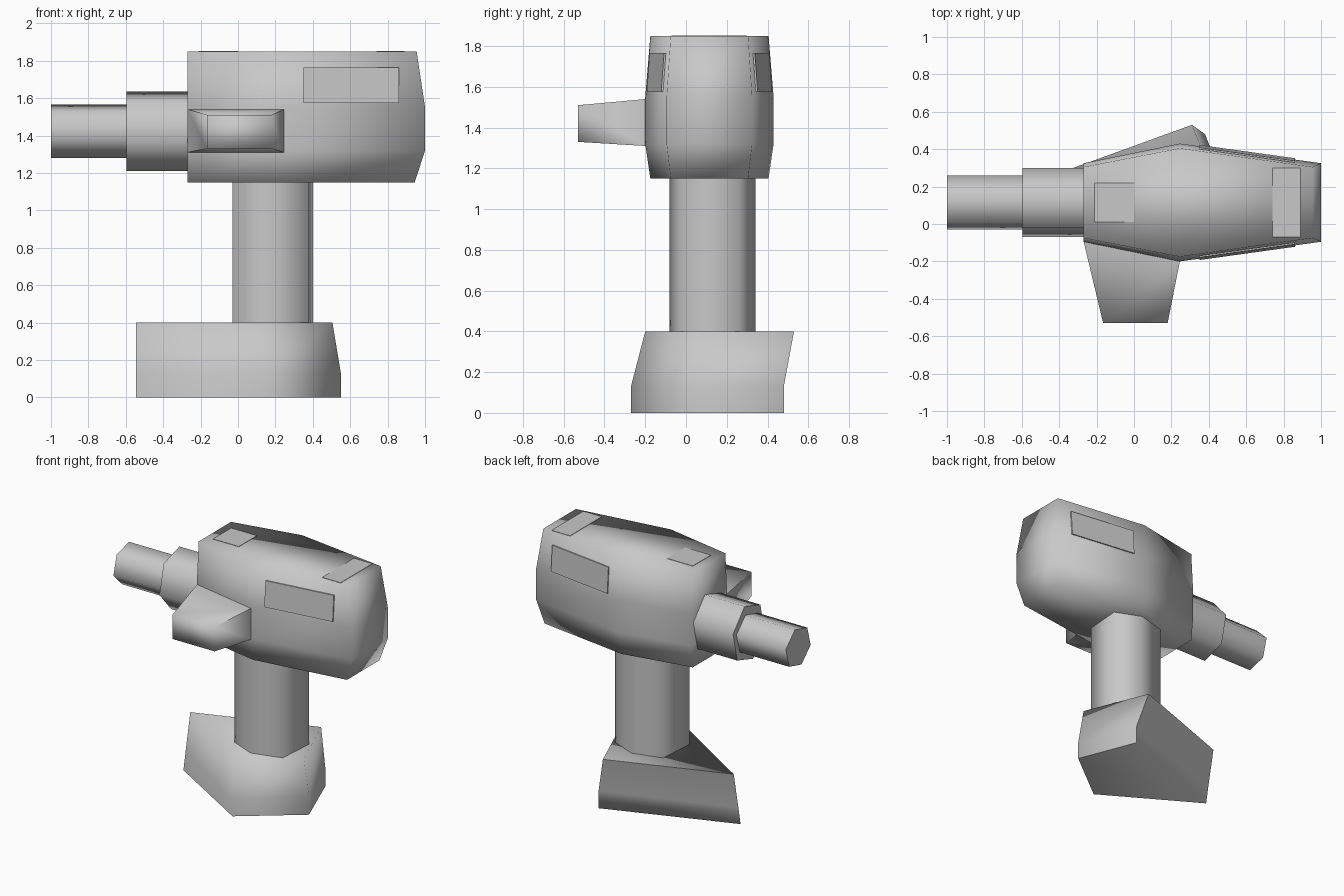
import bpy, bmesh, math

if "Cube" in bpy.data.objects:
    bpy.data.objects.remove(bpy.data.objects["Cube"])

grey = bpy.data.materials.new("tool_grey")
grey.diffuse_color = (0.58, 0.58, 0.58, 1)
grey.use_nodes = True
grey.node_tree.nodes["Principled BSDF"].inputs["Base Color"].default_value = grey.diffuse_color


def loft(name, rings, smooth=True):
    """Skin equal-length rings of points and cap both ends."""
    bm = bmesh.new()
    loops = [[bm.verts.new(p) for p in ring] for ring in rings]
    n = len(rings[0])
    for a, b in zip(loops, loops[1:]):
        for i in range(n):
            j = (i + 1) % n
            bm.faces.new((a[i], a[j], b[j], b[i]))
    bm.faces.new(loops[0])
    bm.faces.new(loops[-1])
    bmesh.ops.recalc_face_normals(bm, faces=bm.faces)
    me = bpy.data.meshes.new(name)
    bm.to_mesh(me)
    bm.free()
    me.materials.append(grey)
    ob = bpy.data.objects.new(name, me)
    bpy.context.collection.objects.link(ob)
    if smooth:
        bpy.ops.object.select_all(action='DESELECT')
        bpy.context.view_layer.objects.active = ob
        ob.select_set(True)
        bpy.ops.object.shade_smooth_by_angle(angle=math.radians(88))
    return ob


CY = 0.115  # mid plane of the motor housing

# Motor housing: horizontal outlines stacked in z (half widths at nose, belly, tail)
housing = []
for z, nose, belly, tail_x, tail in ((1.15, .19, .29, .945, .19), (1.32, .21, .315, 1.0, .21),
                                     (1.55, .21, .315, 1.0, .21), (1.85, .19, .29, .955, .19)):
    half = [(-.27, nose), (.245, belly), (tail_x, tail)]
    housing.append([(x, CY - w, z) for x, w in half] +
                   [(x, CY + w, z) for x, w in reversed(half)])
loft("motor_housing", housing)


# Collar and chuck: six-sided barrels along x
def barrel(name, x0, x1, ry, rz):
    angles = [math.radians(15 + 60 * i) for i in range(6)]
    loft(name, [[(x, CY + ry * math.cos(a), 1.422 + rz * math.sin(a)) for a in angles]
                for x in (x0, x1)])


barrel("collar", -.595, -.25, .191, .22)
barrel("chuck", -1.0, -.58, .15, .148)

# Trigger: tapered block growing out of the housing side
loft("trigger", [
    [(-.269, -.095, 1.31), (.245, -.20, 1.31), (.245, -.20, 1.54), (-.269, -.095, 1.54)],
    [(-.165, -.53, 1.33), (.18, -.53, 1.33), (.18, -.53, 1.51), (-.165, -.53, 1.51)]])

# Grip: slightly twisted six-sided column
grip = [(-.03, 0), (.16, -.08), (.38, -.02), (.4, .26), (.21, .34), (-.01, .28)]
loft("grip", [[(x, y, z) for x, y in grip] for z in (.39, 1.16)])

# Battery foot: skewed four-cornered block
foot = [(0, [(-.545, .14), (.144, -.27), (.55, .045), (.38, .48)]),
        (.13, [(-.545, .165), (.144, -.27), (.55, .045), (.38, .48)]),
        (.4, [(-.545, .22), (.13, -.2), (.505, .05), (.31, .53)])]
loft("battery_foot", [[(x, y, z) for x, y in pts] for z, pts in foot])

# Flat plates on top of the housing
for name, x0, x1, y0, y1 in (("front_top_plate", -.21, .0, .01, .22),
                             ("rear_top_plate", .74, .89, -.07, .30)):
    loft(name, [[(x0, y0, z), (x1, y0, z), (x1, y1, z), (x0, y1, z)]
                for z in (1.845, 1.853)], smooth=False)

# Vent plates on both flanks, following the taper
for side, name in ((-1, "front_vent_plate"), (1, "rear_vent_plate")):
    def flank(x, z, off):
        w = .315 - .105 * (x - .245) / .755 - .022 * (z - 1.55) / .3
        return (x, CY + side * (w + off), z)
    loft(name, [[flank(x, z, off) for x, z in
                 ((.35, 1.575), (.86, 1.575), (.86, 1.765), (.35, 1.765))]
                for off in (0, .009)], smooth=False)
